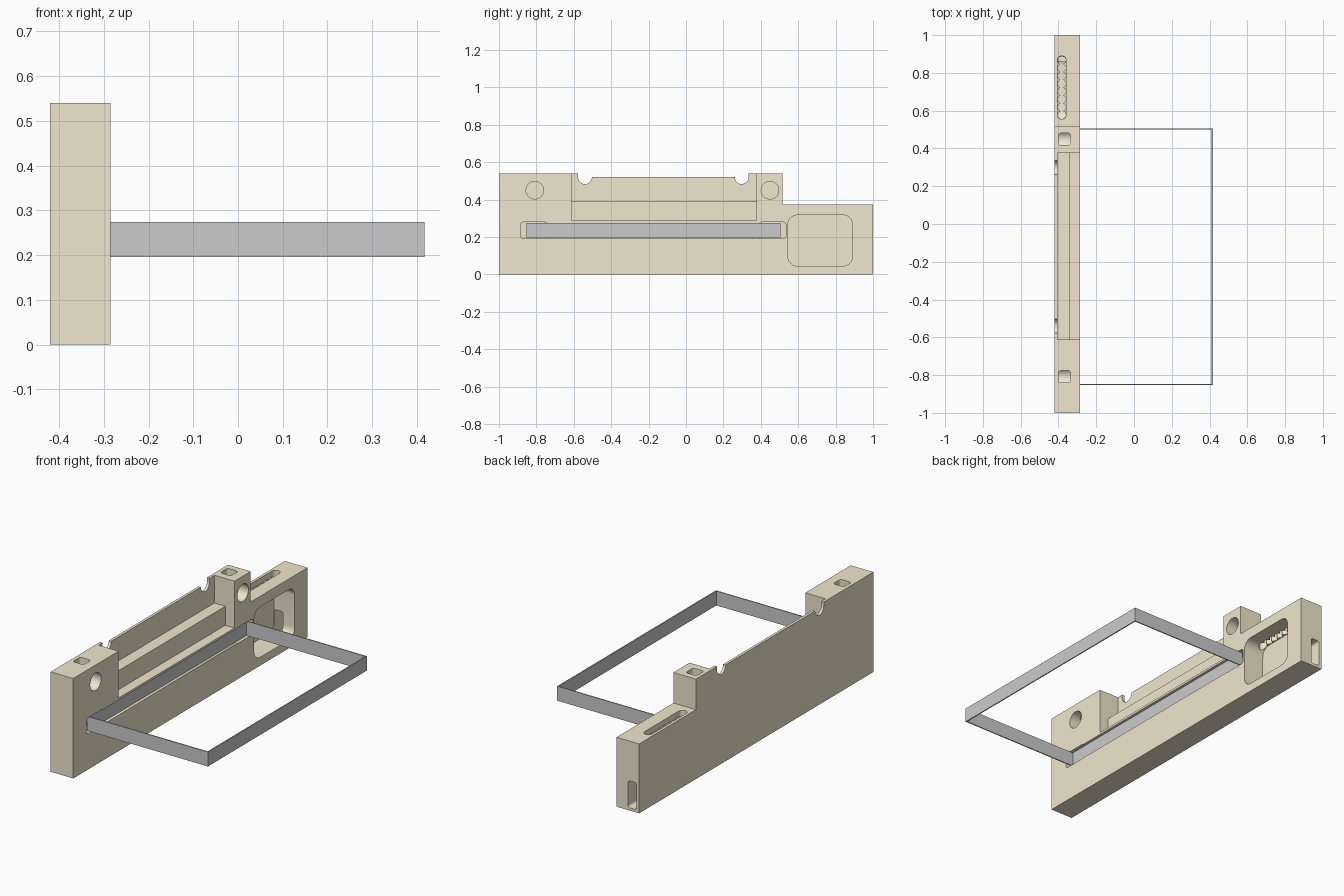
import bpy, bmesh, math

if "Cube" in bpy.data.objects:
    bpy.data.objects.remove(bpy.data.objects["Cube"])

X0, X1 = -0.42, -0.285          # back and front planes of the body


def rounded_rect(u0, u1, v0, v1, r, steps=8):
    """Rounded rectangle outline; a full radius gives a circle or capsule."""
    pts = []
    corners = [(u1 - r, v1 - r), (u0 + r, v1 - r), (u0 + r, v0 + r), (u1 - r, v0 + r)]
    for q, (cu, cv) in enumerate(corners):
        for i in range(steps + 1):
            a = math.pi / 2 * (q + i / steps)
            p = (cu + r * math.cos(a), cv + r * math.sin(a))
            if not pts or math.dist(p, pts[-1]) > 1e-5:
                pts.append(p)
    if math.dist(pts[0], pts[-1]) < 1e-5:
        pts.pop()
    return pts


def circle(u, v, r):
    return rounded_rect(u - r, u + r, v - r, v + r, r)


def prism(name, axis, pts, a, b):
    """Extrude a 2D outline along an axis from a to b."""
    place = {'X': lambda u, v, w: (w, u, v),
             'Y': lambda u, v, w: (u, w, v),
             'Z': lambda u, v, w: (u, v, w)}[axis]
    bm = bmesh.new()
    lo = [bm.verts.new(place(u, v, a)) for u, v in pts]
    hi = [bm.verts.new(place(u, v, b)) for u, v in pts]
    bm.faces.new(lo)
    bm.faces.new(hi)
    n = len(pts)
    for i in range(n):
        j = (i + 1) % n
        bm.faces.new((lo[i], lo[j], hi[j], hi[i]))
    bmesh.ops.recalc_face_normals(bm, faces=bm.faces)
    mesh = bpy.data.meshes.new(name)
    bm.to_mesh(mesh)
    bm.free()
    ob = bpy.data.objects.new(name, mesh)
    bpy.context.collection.objects.link(ob)
    return ob


def cut(target, axis, pts, a, b):
    """Subtract an extruded outline from the target."""
    cutter = prism("cutter", axis, pts, a, b)
    cutter.hide_render = True
    mod = target.modifiers.new("cut", 'BOOLEAN')
    mod.operation, mod.solver, mod.object = 'DIFFERENCE', 'EXACT', cutter
    bpy.context.view_layer.objects.active = target
    bpy.ops.object.modifier_apply(modifier=mod.name)
    bpy.data.objects.remove(cutter)


def rect(u0, u1, v0, v1):
    return [(u0, v0), (u1, v0), (u1, v1), (u0, v1)]


# Body: side outline with the lower end block
body = prism("body", 'X', [(-1, 0), (1, 0), (1, 0.375), (0.515, 0.375),
                           (0.515, 0.54), (-1, 0.54)], X0, X1)

# Stepped recess that leaves a thin back wall
cut(body, 'Y', [(-0.405, 0.6), (-0.405, 0.39), (-0.34, 0.39), (-0.34, 0.287),
                (-0.2, 0.287), (-0.2, 0.6)], -0.612, 0.377)

# Lowered wall top with a round notch at each end
r = 0.037
wall_cut = [(-0.577, 0.6), (-0.577, 0.52)]
for cy in (-0.54, 0.298):
    wall_cut += [(cy - r * math.cos(math.pi * i / 12), 0.52 - r * math.sin(math.pi * i / 12))
                 for i in range(1 if cy < 0 else 0, 13)]
wall_cut.append((0.335, 0.6))
cut(body, 'X', wall_cut, -0.5, -0.38)

# Cross holes and the square pockets above them
for cy in (-0.808, 0.449):
    cut(body, 'X', circle(cy, 0.45, 0.047), -0.402, -0.2)
    cut(body, 'Z', rounded_rect(-0.4, -0.335, cy - 0.032, cy + 0.032, 0.015), 0.45, 0.6)

# Long slot for the frame with taller end pockets
cut(body, 'X', rect(-0.8, 0.45, 0.195, 0.275), -0.335, -0.2)
for y0, y1 in ((-0.885, -0.74), (0.39, 0.535)):
    cut(body, 'X', rounded_rect(y0, y1, 0.193, 0.279, 0.016), -0.345, -0.2)

# Large side pocket, top slot with vent holes, and end channel
cut(body, 'X', rounded_rect(0.545, 0.89, 0.045, 0.317, 0.05), -0.408, -0.2)
cut(body, 'Z', rounded_rect(-0.405, -0.36, 0.555, 0.89, 0.0224), 0.345, 0.5)
for i in range(8):
    cut(body, 'Z', circle(-0.3825, 0.5775 + i * 0.0414, 0.0216), 0.29, 0.36)
cut(body, 'Y', rounded_rect(-0.405, -0.353, 0.015, 0.16, 0.012), 0.86, 1.1)

mat = bpy.data.materials.new("tan")
mat.diffuse_color = (0.88, 0.80, 0.62, 1)
mat.use_nodes = True
mat.node_tree.nodes["Principled BSDF"].inputs["Base Color"].default_value = mat.diffuse_color
body.data.materials.clear()
body.data.materials.append(mat)
for p in body.data.polygons:
    p.material_index = 0
bpy.ops.object.select_all(action='DESELECT')
body.select_set(True)
bpy.context.view_layer.objects.active = body
bpy.ops.object.shade_smooth_by_angle(angle=math.radians(30))

# Thin rectangular band seated in the slot
frame = prism("frame", 'Z', rect(-0.305, 0.417, -0.852, 0.505), 0.196, 0.274)
cut(frame, 'Z', rect(-0.299, 0.411, -0.846, 0.499), 0.1, 0.4)
